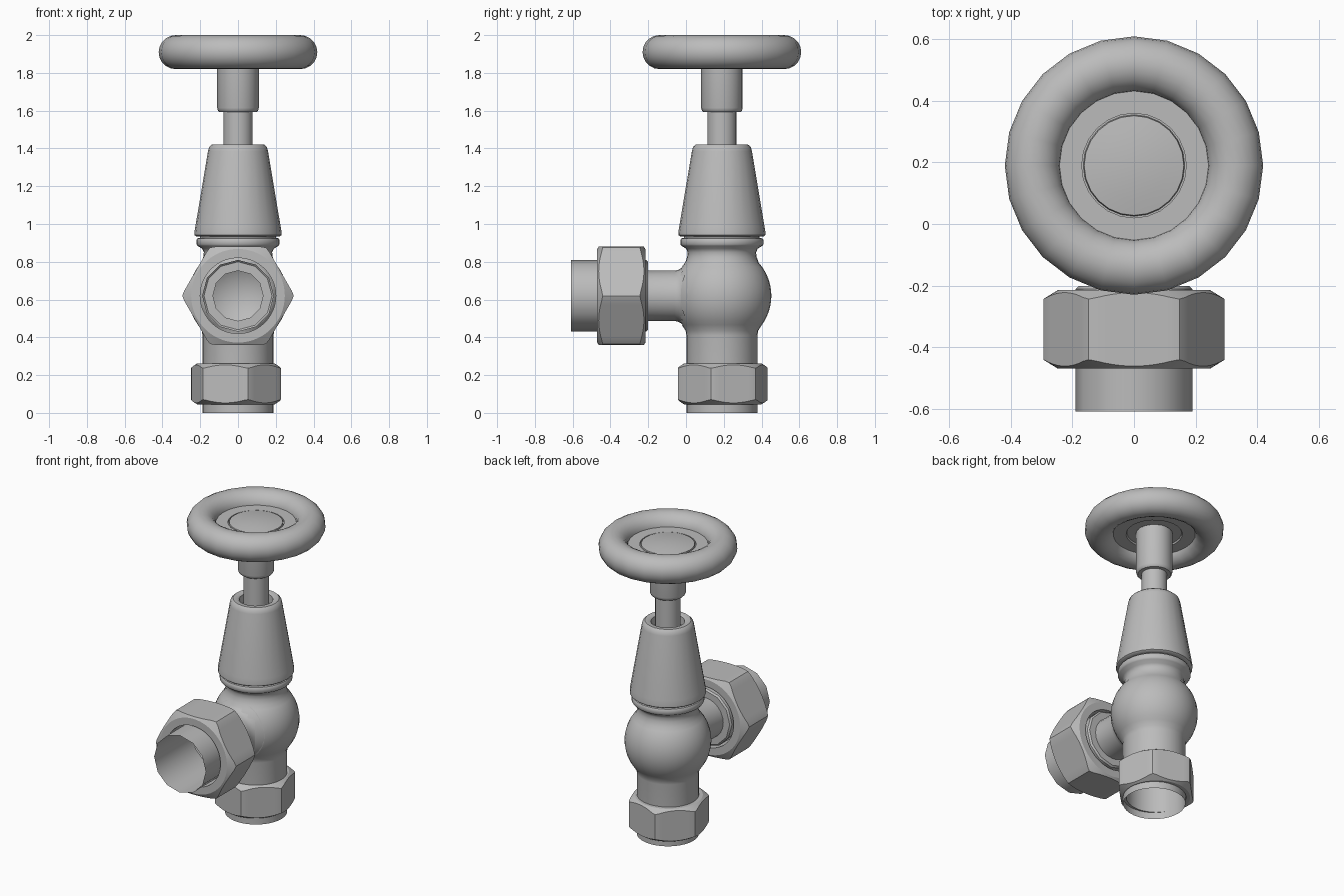
import bpy, bmesh, math
from mathutils import Matrix, Vector

if "Cube" in bpy.data.objects:
    bpy.data.objects.remove(bpy.data.objects["Cube"], do_unlink=True)

# Single plain metal colour
metal = bpy.data.materials.new("grey metal")
metal.use_nodes = True
GREY = (0.5, 0.5, 0.5, 1)
metal.diffuse_color = GREY
metal.node_tree.nodes["Principled BSDF"].inputs["Base Color"].default_value = GREY

AXIS_Y = 0.19       # position of the upright axis
OUTLET_Z = 0.62     # height of the side outlet
UPRIGHT = Matrix.Translation((0, AXIS_Y, 0))
# Local z of the outlet parts runs along world y
OUTLET = Matrix.Translation((0, 0, OUTLET_Z)) @ Matrix.Rotation(math.radians(-90), 4, 'X')


def finish(name, bm, matrix, angle=40):
    bmesh.ops.remove_doubles(bm, verts=bm.verts, dist=1e-5)
    bmesh.ops.transform(bm, matrix=matrix, verts=bm.verts)
    bmesh.ops.recalc_face_normals(bm, faces=bm.faces)
    mesh = bpy.data.meshes.new(name)
    bm.to_mesh(mesh)
    bm.free()
    mesh.materials.append(metal)
    mesh.shade_smooth()
    mesh.set_sharp_from_angle(angle=math.radians(angle))
    obj = bpy.data.objects.new(name, mesh)
    bpy.context.collection.objects.link(obj)
    return obj


def skin(columns, closed=False):
    """Bridge neighbouring columns of points all the way round."""
    bm = bmesh.new()
    cols = [[bm.verts.new(p) for p in col] for col in columns]
    n, m = len(cols), len(cols[0])
    for i in range(n):
        a, b = cols[i], cols[(i + 1) % n]
        for j in range(m if closed else m - 1):
            k = (j + 1) % m
            bm.faces.new((a[j], b[j], b[k], a[k]))
    return bm


def lathe(profile, segments=24, closed=False):
    cols = []
    for i in range(segments):
        t = 2 * math.pi * i / segments
        cols.append([(r * math.cos(t), r * math.sin(t), z) for r, z in profile])
    return skin(cols, closed)


def hex_nut(name, matrix, radius, bore, low, high, turn, steps=72):
    """Hexagonal nut whose corners are chamfered by a cone at both ends."""
    flat = radius * math.cos(math.pi / 6)
    cols = []
    for i in range(steps):
        t = 2 * math.pi * i / steps
        off = (t % (math.pi / 3)) - math.pi / 6
        r = min(flat / math.cos(off), radius * 0.983)
        drop = 0.008 + (r - flat) * 0.6
        ring = [(bore, low), (flat - 0.012, low), (r, low + drop),
                (r, high - drop), (flat - 0.012, high), (bore, high)]
        a = t + turn
        cols.append([(q * math.cos(a), q * math.sin(a), z) for q, z in ring])
    return finish(name, skin(cols, closed=True), matrix, 28)


# Valve body: lower pipe, ball and collar, open where the outlet joins
ball = [(0.262 * math.cos(math.radians(d)), OUTLET_Z + 0.262 * math.sin(math.radians(d)))
        for d in range(-36, 43, 6)]
body_profile = ([(0.188, 0), (0.188, 0.41), (0.192, 0.435)] + ball +
                [(0.184, 0.825), (0.181, 0.85), (0.19, 0.87), (0.214, 0.884),
                 (0.22, 0.893), (0.22, 0.915), (0.215, 0.924), (0.2, 0.926), (0.2, 0.945)])
body = lathe(body_profile, 32)
inside = [f for f in body.faces
          if f.calc_center_median().y < 0
          and math.hypot(f.calc_center_median().x, f.calc_center_median().z - OUTLET_Z) < 0.15]
bmesh.ops.delete(body, geom=inside, context='FACES')
finish("valve_body", body, UPRIGHT)

# Side outlet: wide open pipe, step, narrow neck flaring into the ball
outlet_profile = [(0.19, -0.61), (0.19, -0.212), (0.18, -0.202), (0.133, -0.202)]
finish("outlet_pipe", lathe(outlet_profile, 12), OUTLET)
neck_profile = [(0.133, -0.202), (0.133, -0.06), (0.138, -0.04), (0.15, -0.02),
                (0.168, -0.005), (0.19, 0.008)]
finish("outlet_neck", lathe(neck_profile, 24), OUTLET)

# Hexagonal nuts on the outlet and on the lower pipe
hex_nut("outlet_nut", OUTLET, 0.3, 0.2, -0.47, -0.215, 0)
hex_nut("lower_nut", Matrix.Translation((-0.011, 0.195, 0)), 0.25, 0.18,
        0.045, 0.262, math.radians(-15))

# Tapered bonnet with a recess around the stem
bonnet = [(0.19, 0.935), (0.222, 0.935), (0.231, 0.942), (0.231, 0.955), (0.226, 0.985),
          (0.159, 1.385), (0.153, 1.408), (0.139, 1.42), (0.112, 1.42), (0.102, 1.412),
          (0.1, 1.36), (0, 1.36)]
finish("bonnet", lathe(bonnet), UPRIGHT)

# Stem and the sleeve under the handwheel
finish("stem", lathe([(0.077, 1.3), (0.077, 1.65)]), UPRIGHT)
sleeve = [(0.07, 1.594), (0.1, 1.594), (0.106, 1.6), (0.11, 1.615), (0.11, 1.88)]
finish("sleeve", lathe(sleeve), UPRIGHT)

# Handwheel: round rim, and a web with a slightly domed button
rim = [(0.33 + 0.09 * math.cos(2 * math.pi * k / 20),
        1.91 + 0.09 * math.sin(2 * math.pi * k / 20)) for k in range(20)]
finish("handwheel_rim", lathe(rim, 24, closed=True), UPRIGHT)
web = [(0, 1.885), (0.165, 1.885), (0.17, 1.875), (0.252, 1.875), (0.252, 1.925),
       (0.17, 1.925), (0.17, 1.912), (0.165, 1.912), (0.162, 1.928), (0.11, 1.936),
       (0.055, 1.941), (0, 1.943)]
finish("handwheel_web", lathe(web), UPRIGHT)
